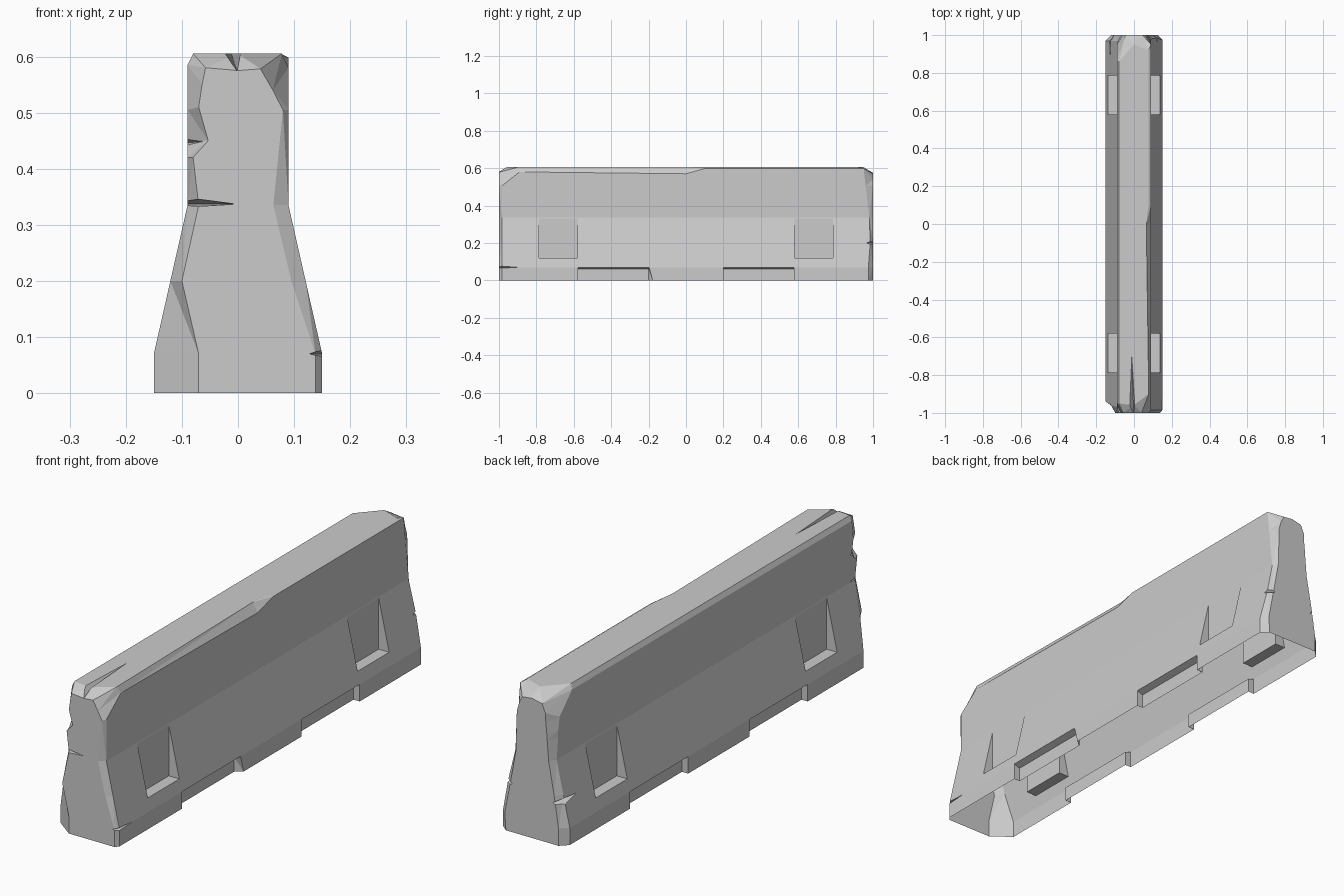
import bpy
import bmesh

default = bpy.data.objects.get("Cube")
if default:
    bpy.data.objects.remove(default, do_unlink=True)

concrete = bpy.data.materials.new("concrete grey")
concrete.use_nodes = True
GREY = (0.6, 0.6, 0.6, 1)
concrete.diffuse_color = GREY
concrete.node_tree.nodes["Principled BSDF"].inputs["Base Color"].default_value = GREY

BASE, FOOT, WAIST, NECK, TOP = 0.15, 0.07, 0.335, 0.09, 0.605


def half_width(z):
    """Half width of the barrier wall at a height."""
    if z <= FOOT:
        return BASE
    if z >= WAIST:
        return NECK
    return BASE + (NECK - BASE) * (z - FOOT) / (WAIST - FOOT)


# Heights of the section's corners, up the left side and down the right side
UP = [0, FOOT, 0.2, WAIST, 0.505]
DOWN = [0.585, 0.505, 0.45, 0.42, WAIST, 0.2, FOOT, 0]


def section(edge_x, edge_z):
    """Full cross-section; edge_x and edge_z place the worn left top edge."""
    left = [(half_width(z), z) for z in UP] + [(NECK, edge_z), (edge_x, TOP)]
    right = [(-0.08, TOP)] + [(-half_width(z), z) for z in DOWN]
    return left + [(0, TOP)] + right


# Broken ends: end face x, end face z, and the y where the full section begins
FRONT = [
    (.138, 0, .985), (.138, .07, .985), (.095, .2, .985), (.063, .335, .985),
    (.08, .505, .985), (.062, .54, .89), (.04, .578, .9), (0, .575, .96),
    (-.058, .58, .95), (-.064, .55, .95), (-.07, .51, .96), (-.053, .45, .95),
    (-.08, .42, .97), (-.07, .335, .97), (-.1, .2, .96), (-.07, .07, .94),
    (-.07, 0, .94),
]
BACK = [
    (.12, 0, .975), (.125, .07, .975), (.1, .2, .985), (.075, .335, .98),
    (.07, .505, .96), (.06, .54, .95), (.045, .57, .92), (0, .575, .95),
    (-.045, .565, .86), (-.06, .53, .87), (-.062, .49, .95), (-.066, .45, .96),
    (-.068, .42, .96), (-.075, .335, .97), (-.1, .2, .97), (-.12, .07, .97),
    (-.12, 0, .97),
]


def new_object(name, bm):
    mesh = bpy.data.meshes.new(name)
    bm.to_mesh(mesh)
    bm.free()
    mesh.materials.append(concrete)
    obj = bpy.data.objects.new(name, mesh)
    bpy.context.collection.objects.link(obj)
    return obj


def end_rings(table, sign, full):
    """End face ring and the uneven ring where the full section starts."""
    cap = [(x, sign, z) for x, z, y in table]
    start = [(p[0], sign * row[2], p[1]) for p, row in zip(full, table)]
    return cap, start


# Barrier body lofted along its length
front_cap, front_start = end_rings(FRONT, -1, section(0.078, 0.58))
back_cap, back_start = end_rings(BACK, 1, section(0.077, 0.598))
worn = [(x, 0, z) for x, z in section(0.065, 0.57)]
sound = [(x, 0.1, z) for x, z in section(0.077, 0.598)]

bm = bmesh.new()
rings = [[bm.verts.new(p) for p in ring]
         for ring in (front_cap, front_start, worn, sound, back_start, back_cap)]
for a, b in zip(rings, rings[1:]):
    for i in range(len(a)):
        j = (i + 1) % len(a)
        bm.faces.new((a[i], a[j], b[j], b[i]))
bm.faces.new(rings[0])
bm.faces.new(rings[-1])
bmesh.ops.recalc_face_normals(bm, faces=bm.faces)
bmesh.ops.triangulate(bm, faces=bm.faces)
barrier = new_object("concrete_barrier", bm)

# Cutters for pockets, base slots, cracks and chips
cut = bmesh.new()


def hull(points):
    verts = [cut.verts.new(p) for p in points]
    result = bmesh.ops.convex_hull(cut, input=verts)
    spare = [v for v in result["geom_interior"] if isinstance(v, bmesh.types.BMVert)]
    bmesh.ops.delete(cut, geom=spare, context="VERTS")


def prism(outline, y0, y1):
    hull([(x, y, z) for x, z in outline for y in (y0, y1)])


for side in (-1, 1):
    for end in (-1, 1):
        # forklift pocket with a level floor and upright back
        pocket = [(side * x, z) for x in (0.091, 0.2) for z in (0.12, 0.34)]
        prism(pocket, end * 0.58, end * 0.785)
        # drainage slot with a sloping ceiling
        slot = [(0.122, -0.05), (0.122, 0.06), (BASE, FOOT), (0.2, FOOT), (0.2, -0.05)]
        y0, y1 = end * 0.2, end * 0.577
        points = [(side * x, y, z) for x, z in slot for y in (y0, y1)]
        if side == 1 and end == -1:
            # broken slot corner
            points += [(0.16, -0.17, -0.02), (0.16, -0.195, FOOT)]
        hull(points)

# groove in the top at the front
hull([(-.03, -.96, .615), (.007, -.96, .615), (-.012, -.69, .606),
      (-.001, -1.02, .572), (-.03, -1.02, .615), (.007, -1.02, .615)])
# crack across the front face
hull([(0, -1.005, .337), (-.1, -1.02, .33), (-.1, -1.02, .352),
      (-.1, -.93, .337), (-.02, -.98, .337)])
# chip in the right front edge
hull([(-.05, -1.01, .45), (-.1, -1.01, .425), (-.1, -1.01, .49), (-.1, -.92, .445)])
# crack at the left front foot
hull([(.17, -1.01, .06), (.17, -1.01, .085), (.125, -1.01, .07), (.152, -.89, .07)])
# chips in the back edges
hull([(.13, 1.01, .18), (.13, 1.01, .225), (.08, 1.01, .2), (.125, .96, .2)])
hull([(-.14, 1.01, .15), (-.14, 1.01, .2), (-.09, 1.01, .17), (-.132, .87, .18)])

bmesh.ops.recalc_face_normals(cut, faces=cut.faces)
cutter = new_object("cutter", cut)
cutter.hide_render = True

boolean = barrier.modifiers.new("cuts", "BOOLEAN")
boolean.operation = "DIFFERENCE"
boolean.solver = "EXACT"
boolean.object = cutter
bpy.context.view_layer.objects.active = barrier
bpy.ops.object.modifier_apply(modifier=boolean.name)
bpy.data.objects.remove(cutter, do_unlink=True)

# Open the hollow underside and merge flat faces
bm = bmesh.new()
bm.from_mesh(barrier.data)
bm.normal_update()
under = [f for f in bm.faces if f.normal.z < -0.99 and f.calc_center_median().z < 0.002]
bmesh.ops.delete(bm, geom=under, context="FACES")
bmesh.ops.dissolve_limit(bm, angle_limit=0.01, verts=bm.verts, edges=bm.edges)
for face in bm.faces:
    face.smooth = False
bm.to_mesh(barrier.data)
bm.free()
